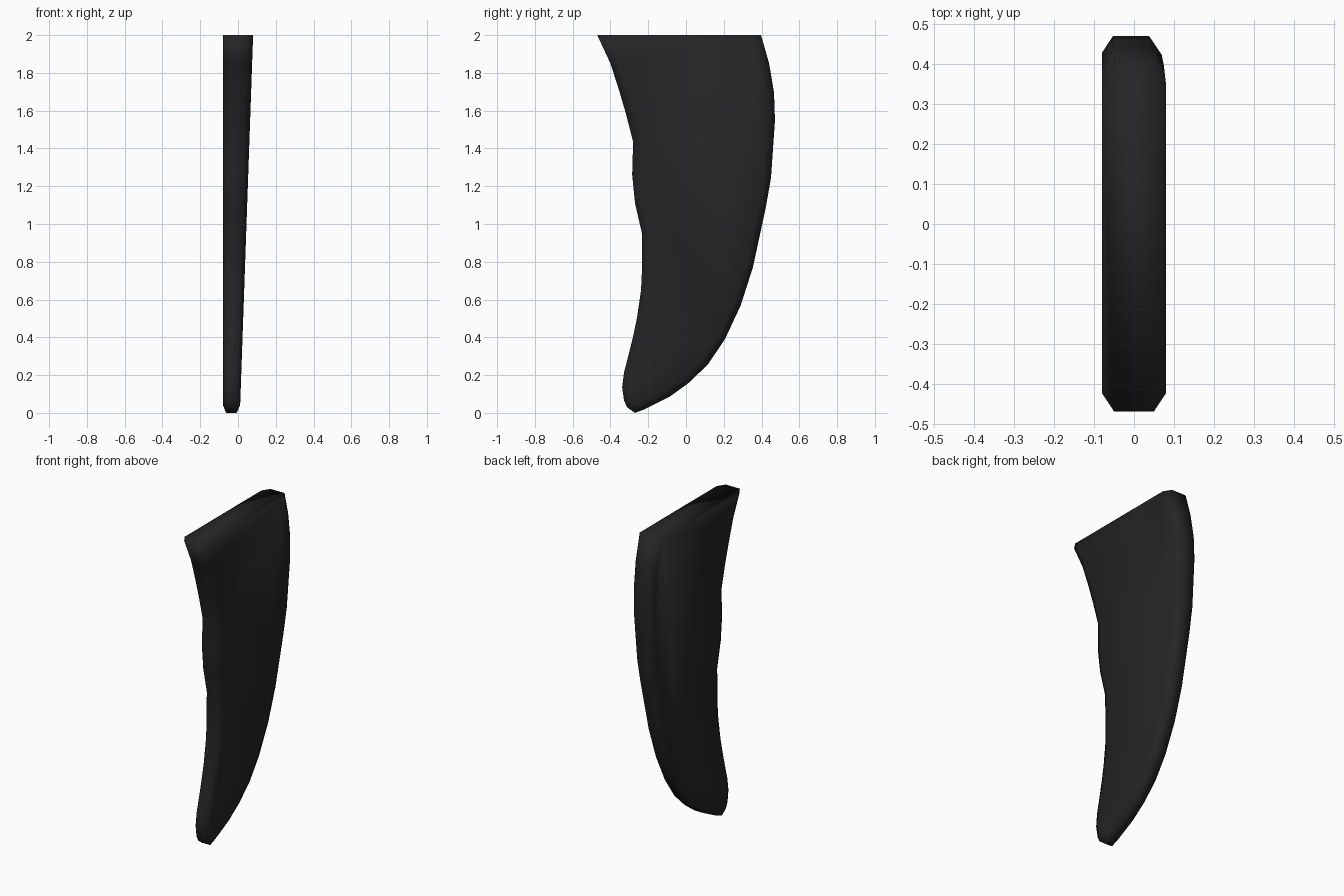
import bpy, bmesh
from mathutils import Vector

if "Cube" in bpy.data.objects:
    bpy.data.objects.remove(bpy.data.objects["Cube"])

# Side outline (y, z): front edge downwards, round the tip, back edge upwards
OUTLINE = [Vector(p) for p in [
    (-.47, 2), (-.40, 1.85), (-.355, 1.71), (-.317, 1.58), (-.28, 1.435),
    (-.285, 1.26), (-.27, 1.11), (-.233, .95), (-.233, .76), (-.238, .65),
    (-.26, .5), (-.28, .405), (-.307, .295), (-.328, .215), (-.338, .135),
    (-.328, .065), (-.312, .03), (-.27, 0), (-.217, .02), (-.085, .087),
    (.016, .16), (.116, .257), (.206, .39), (.29, .57), (.354, .77),
    (.423, 1.09), (.45, 1.245), (.471, 1.55), (.466, 1.695), (.44, 1.85),
    (.397, 2)]]


def inset(points, dist):
    """Shift the outline inwards; the two top ends slide along the flat top."""
    out = []
    last = len(points) - 1
    for i, p in enumerate(points):
        if i in (0, last):
            out.append(p + Vector((dist * 1.1 if i == 0 else -dist * 1.1, 0)))
            continue
        t = (points[i + 1] - points[i - 1]).normalized()
        out.append(p + Vector((-t.y, t.x)) * dist)
    return out


def thickness(z):
    return 0.09 + 0.035 * z


bm = bmesh.new()
INNER = inset(OUTLINE, 0.042)

# Four rings across the thickness: flat side, rim, rim, flat tapering side
rings = []
for points, frac in ((INNER, 0), (OUTLINE, .19), (OUTLINE, .81), (INNER, 1)):
    rings.append([bm.verts.new((-0.08 + frac * thickness(p.y), p.x, p.y))
                  for p in points])

# Bevelled edge band
for a, b in zip(rings, rings[1:]):
    for i in range(len(a) - 1):
        bm.faces.new((a[i], a[i + 1], b[i + 1], b[i]))
# Two broad sides and the flat top
bm.faces.new(rings[0])
bm.faces.new(rings[3])
bm.faces.new([r[0] for r in rings] + [r[-1] for r in reversed(rings)])
bmesh.ops.recalc_face_normals(bm, faces=bm.faces)
for f in bm.faces:
    f.smooth = True

mesh = bpy.data.meshes.new("curved_blade")
bm.to_mesh(mesh)
bm.free()
blade = bpy.data.objects.new("curved_blade", mesh)
bpy.context.collection.objects.link(blade)

# Near-black colour
mat = bpy.data.materials.new("near_black")
mat.diffuse_color = (0.018, 0.018, 0.018, 1)
mat.use_nodes = True
mat.node_tree.nodes["Principled BSDF"].inputs["Base Color"].default_value = mat.diffuse_color
mesh.materials.append(mat)
